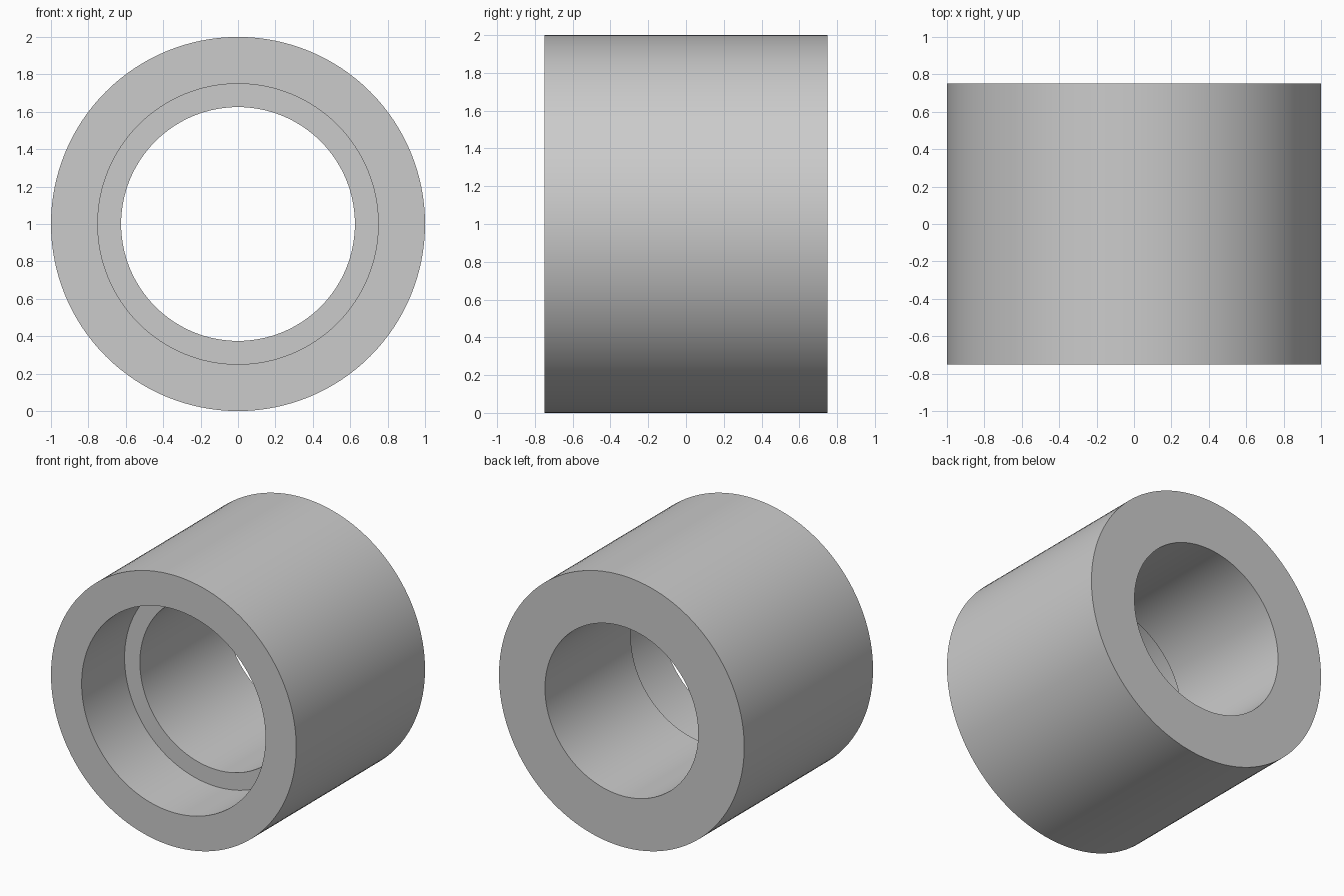
import bpy, bmesh, math
from mathutils import Matrix, Vector

SEGMENTS = 128
cube = bpy.data.objects.get("Cube")
if cube:
    bpy.data.objects.remove(cube, do_unlink=True)

# Plain grey material
grey = bpy.data.materials.new("plain grey")
grey.use_nodes = True
colour = (0.6, 0.6, 0.6, 1)
grey.diffuse_color = colour
grey.node_tree.nodes["Principled BSDF"].inputs["Base Color"].default_value = colour

# Closed wall section (radius, y): wide bore at the front, narrower behind
section = [(1, -0.75), (1, 0.75), (0.625, 0.75),
           (0.625, -0.25), (0.75, -0.25), (0.75, -0.75)]

# Revolve the section around the y axis
bm = bmesh.new()
rings = []
for i in range(SEGMENTS):
    turn = Matrix.Rotation(math.tau * i / SEGMENTS, 3, 'Y')
    rings.append([bm.verts.new(turn @ Vector((r, y, 0)) + Vector((0, 0, 1)))
                  for r, y in section])
count = len(section)
for i, ring in enumerate(rings):
    following = rings[(i + 1) % SEGMENTS]
    for j in range(count):
        k = (j + 1) % count
        bm.faces.new((ring[j], ring[k], following[k], following[j]))
bmesh.ops.recalc_face_normals(bm, faces=bm.faces)

mesh = bpy.data.meshes.new("stepped_bushing")
bm.to_mesh(mesh)
bm.free()
mesh.materials.append(grey)
bushing = bpy.data.objects.new("stepped_bushing", mesh)
bpy.context.collection.objects.link(bushing)

# Smooth walls with crisp rims
bpy.ops.object.select_all(action='DESELECT')
bushing.select_set(True)
bpy.context.view_layer.objects.active = bushing
bpy.ops.object.shade_smooth_by_angle(angle=math.radians(30))
